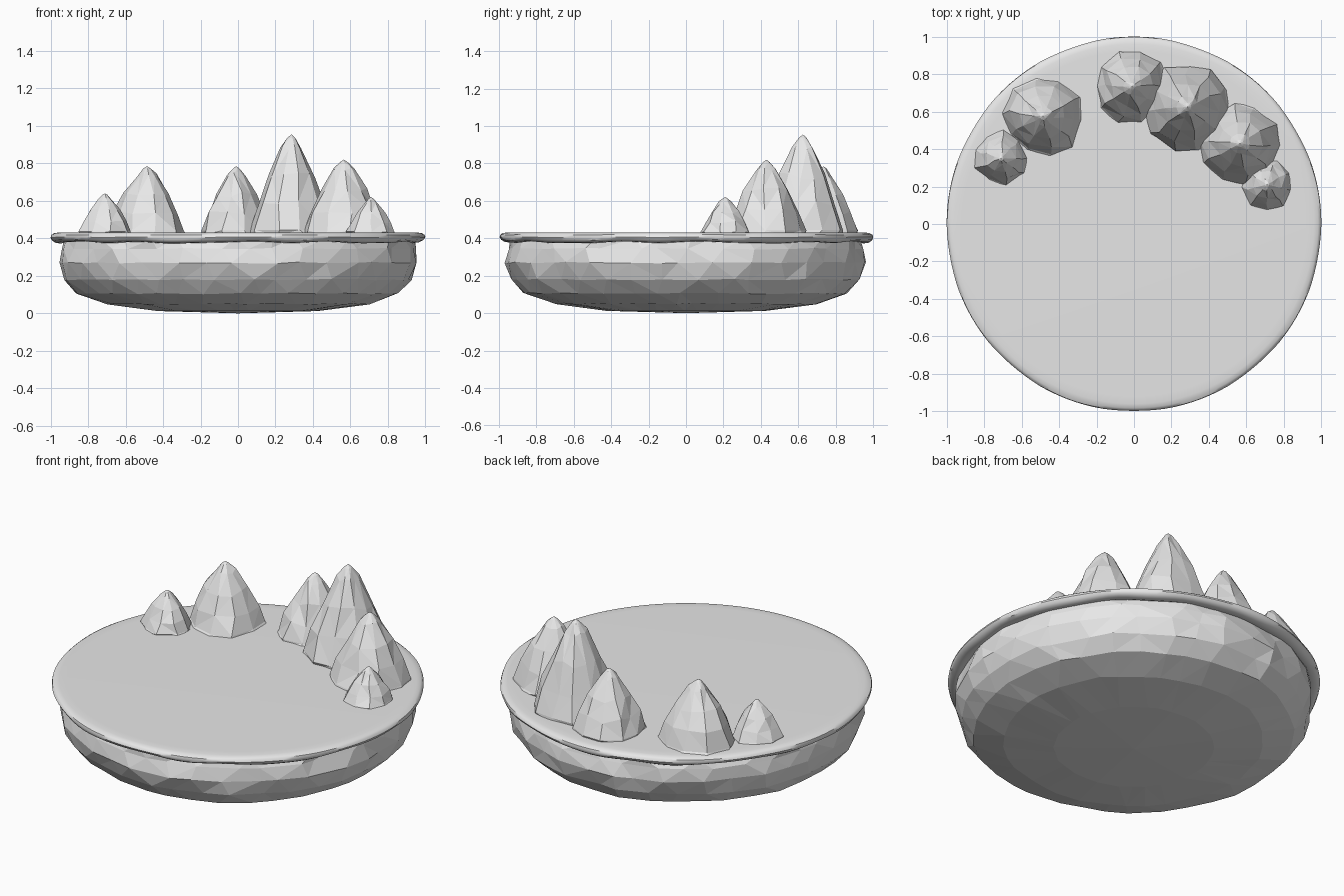
import bpy, bmesh, math, random

if "Cube" in bpy.data.objects:
    bpy.data.objects.remove(bpy.data.objects["Cube"])

random.seed(7)
stone = bpy.data.materials.new("stone grey")
stone.diffuse_color = (0.8, 0.8, 0.8, 1)
stone.use_nodes = True
stone.node_tree.nodes["Principled BSDF"].inputs["Base Color"].default_value = stone.diffuse_color


def lathe(name, rings, sides, warp, tip=None, base=None):
    """Join (radius, z) rings from bottom to top; warp moves each point."""
    bm = bmesh.new()
    loops = []
    for k, (r, z) in enumerate(rings):
        loops.append([bm.verts.new(warp(k, i, 2 * math.pi * i / sides, r, z))
                      for i in range(sides)])
    for a, b in zip(loops, loops[1:]):
        for i in range(sides):
            j = (i + 1) % sides
            bm.faces.new((a[i], a[j], b[j], b[i]))
    # Close both ends with a fan around a centre point
    for loop, centre in ((loops[0], base), (loops[-1], tip)):
        if centre:
            c = bm.verts.new(centre)
            for i in range(sides):
                bm.faces.new((loop[i], loop[(i + 1) % sides], c))
    bmesh.ops.recalc_face_normals(bm, faces=bm.faces)
    mesh = bpy.data.meshes.new(name)
    bm.to_mesh(mesh)
    bm.free()
    mesh.materials.append(stone)
    ob = bpy.data.objects.new(name, mesh)
    bpy.context.collection.objects.link(ob)
    return ob


# Faceted rock underside: rough bowl with a nearly flat bottom
def rough(k, i, a, r, z):
    a += random.uniform(-0.05, 0.05) + 0.06 * (k % 2)
    r *= 1 + random.uniform(-0.015, 0.012)
    return (r * math.cos(a), r * math.sin(a), z + random.uniform(-0.004, 0.004) * (k > 0))


bowl = [(0.43, 0.012), (0.70, 0.05), (0.865, 0.105), (0.93, 0.18),
        (0.962, 0.27), (0.952, 0.345), (0.935, 0.40)]
rock = lathe("rock_base", bowl, 36, rough, tip=(0, 0, 0.40), base=(0, 0, 0))
tri = rock.modifiers.new("facets", 'TRIANGULATE')
tri.quad_method = 'SHORTEST_DIAGONAL'


# Smooth ground slab with a rounded lip and a wavy lower edge
def wavy(k, i, a, r, z):
    wave = math.sin(11 * a) * 0.5 + math.sin(17 * a + 1) * 0.3 + math.sin(5 * a + 2) * 0.4
    low = max(0, 0.42 - z) / 0.045
    out = 0 if z > 0.42 else 0.003 * math.sin(9 * a)
    r = min(1.0, r + out)
    return (r * math.cos(a), r * math.sin(a), z + 0.007 * wave * low)


slab = [(0.925, 0.387), (0.95, 0.378), (0.975, 0.381), (0.992, 0.391), (1.0, 0.406),
        (0.995, 0.419), (0.982, 0.427), (0.96, 0.431), (0.92, 0.432)]
ground = lathe("ground_slab", slab, 120, wavy, tip=(0, 0, 0.432), base=(0, 0, 0.387))
bpy.context.view_layer.objects.active = ground
ground.select_set(True)
bpy.ops.object.shade_smooth_by_angle(angle=math.radians(40))
ground.select_set(False)

# Faceted peaks along the back: x, y, base radius, top height, sides
peaks = [(-0.71, 0.35, 0.145, 0.64, 9), (-0.485, 0.575, 0.215, 0.785, 10),
         (-0.01, 0.735, 0.20, 0.785, 10), (0.285, 0.625, 0.235, 0.955, 11),
         (0.565, 0.43, 0.22, 0.82, 10), (0.71, 0.21, 0.14, 0.62, 9)]
slope = [(1.0, -0.03), (0.98, 0.03), (0.80, 0.30), (0.56, 0.58), (0.25, 0.86), (0.09, 0.965)]

for n, (px, py, radius, top, sides) in enumerate(peaks, 1):
    height = top - 0.43
    turn = random.uniform(0, 1)
    ridge = [random.uniform(0.93, 1.05) for _ in range(sides)]

    def craggy(k, i, a, r, z):
        a += turn + random.uniform(-0.09, 0.09)
        r *= ridge[i] * random.uniform(0.94, 1.04)
        z += random.uniform(-0.035, 0.035) * height * (1 < k < 5)
        return (px + r * math.cos(a), py + r * math.sin(a), z)

    rings = [(radius * f, 0.43 + height * h) for f, h in slope]
    peak = lathe(f"mountain_{n}", rings, sides, craggy, tip=(px, py, top),
                 base=(px, py, 0.41))
    peak.modifiers.new("facets", 'TRIANGULATE').quad_method = 'SHORTEST_DIAGONAL'
